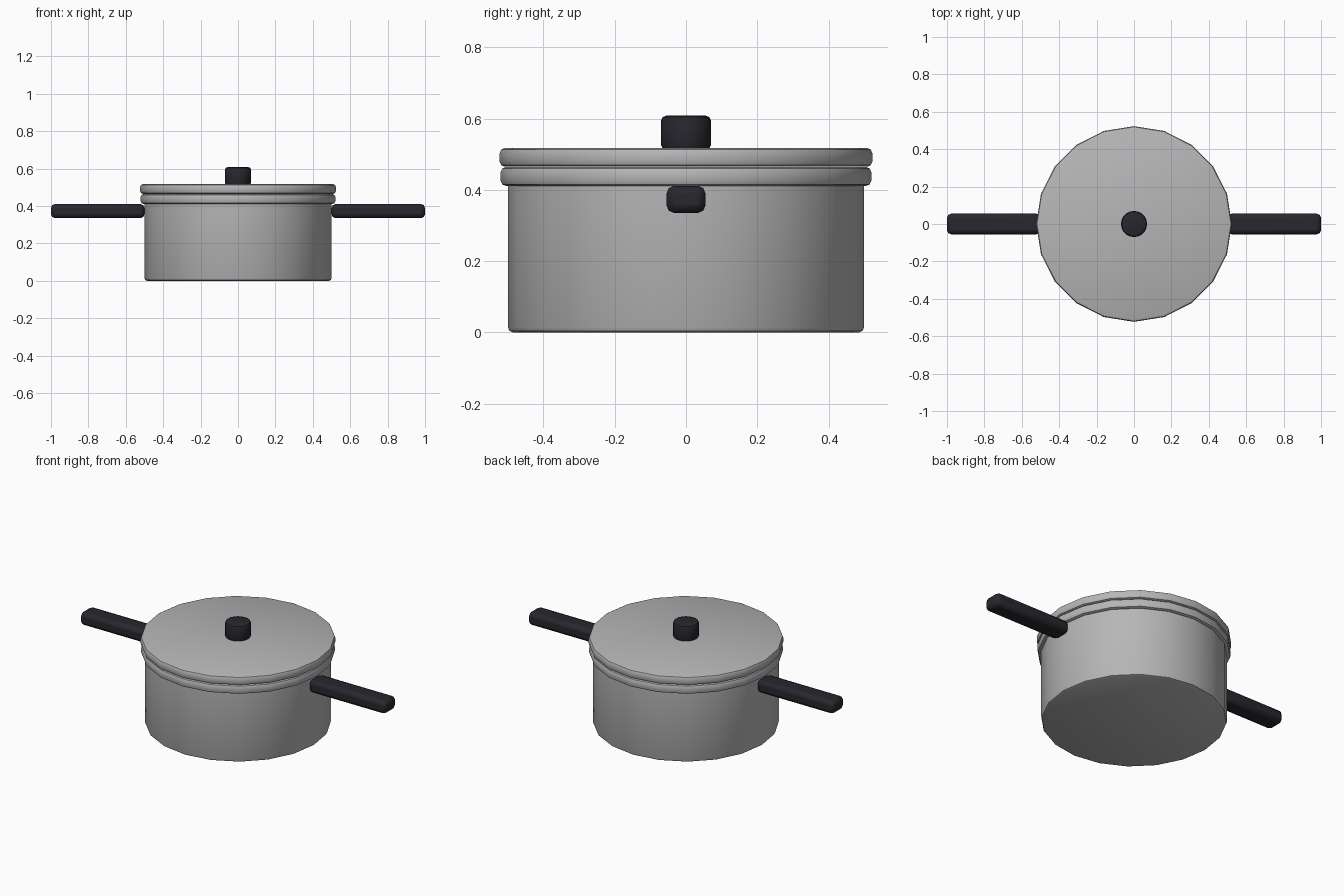
import bpy, bmesh
from math import cos, sin, tau

if "Cube" in bpy.data.objects:
    bpy.data.objects.remove(bpy.data.objects["Cube"], do_unlink=True)

SIDES = 20


def material(name, color):
    mat = bpy.data.materials.new(name)
    mat.use_nodes = True
    mat.diffuse_color = color
    mat.node_tree.nodes["Principled BSDF"].inputs["Base Color"].default_value = color
    return mat


steel = material("brushed steel", (0.47, 0.47, 0.48, 1))
black = material("black plastic", (0.02, 0.02, 0.027, 1))


def finish(obj, name, mat, angle=0.6):
    obj.name = obj.data.name = name
    obj.data.materials.append(mat)
    bpy.ops.object.select_all(action="DESELECT")
    obj.select_set(True)
    bpy.context.view_layer.objects.active = obj
    bpy.ops.object.shade_smooth_by_angle(angle=angle)
    return obj


def lathe(name, profile, mat):
    """Turn an (r, z) profile, closing both ends with flat caps."""
    bm = bmesh.new()
    rings = [[bm.verts.new((r * cos(tau * i / SIDES), r * sin(tau * i / SIDES), z))
              for i in range(SIDES)] for r, z in profile]
    for low, high in zip(rings, rings[1:]):
        for i in range(SIDES):
            j = (i + 1) % SIDES
            bm.faces.new((low[i], low[j], high[j], high[i]))
    bm.faces.new(rings[0][::-1])
    bm.faces.new(rings[-1])
    bmesh.ops.recalc_face_normals(bm, faces=bm.faces)
    mesh = bpy.data.meshes.new(name)
    bm.to_mesh(mesh)
    bm.free()
    obj = bpy.data.objects.new(name, mesh)
    bpy.context.collection.objects.link(obj)
    return finish(obj, name, mat)


def disc(r, z0, z1, b):
    """Profile of a disc with rounded upper and lower edges."""
    c = b * 0.3
    return [(r - b, z0), (r - c, z0 + c), (r, z0 + b),
            (r, z1 - b), (r - c, z1 - c), (r - b, z1)]


# Hollow pot: outer wall, rolled rim, inner wall and inner floor
wall = disc(0.5, 0, 0.43, 0.014)[:3] + [(0.5, 0.411)]
rim = disc(0.52, 0.411, 0.464, 0.014)
lathe("pot", wall + rim + [(0.47, 0.464), (0.47, 0.03)], steel)

# Lid and its knob
lathe("lid", disc(0.523, 0.465, 0.517, 0.014), steel)
lathe("lid_knob", disc(0.07, 0.512, 0.608, 0.014), black)

# Side handles
for side, x in (("left", 0.75), ("right", -0.75)):
    bpy.ops.mesh.primitive_cube_add(size=1, location=(x, 0, 0.373))
    handle = bpy.context.object
    handle.scale = (0.5, 0.11, 0.076)
    bpy.ops.object.transform_apply(location=False, rotation=False, scale=True)
    bevel = handle.modifiers.new("rounded edges", "BEVEL")
    bevel.width = 0.022
    bevel.segments = 2
    finish(handle, side + "_handle", black)
